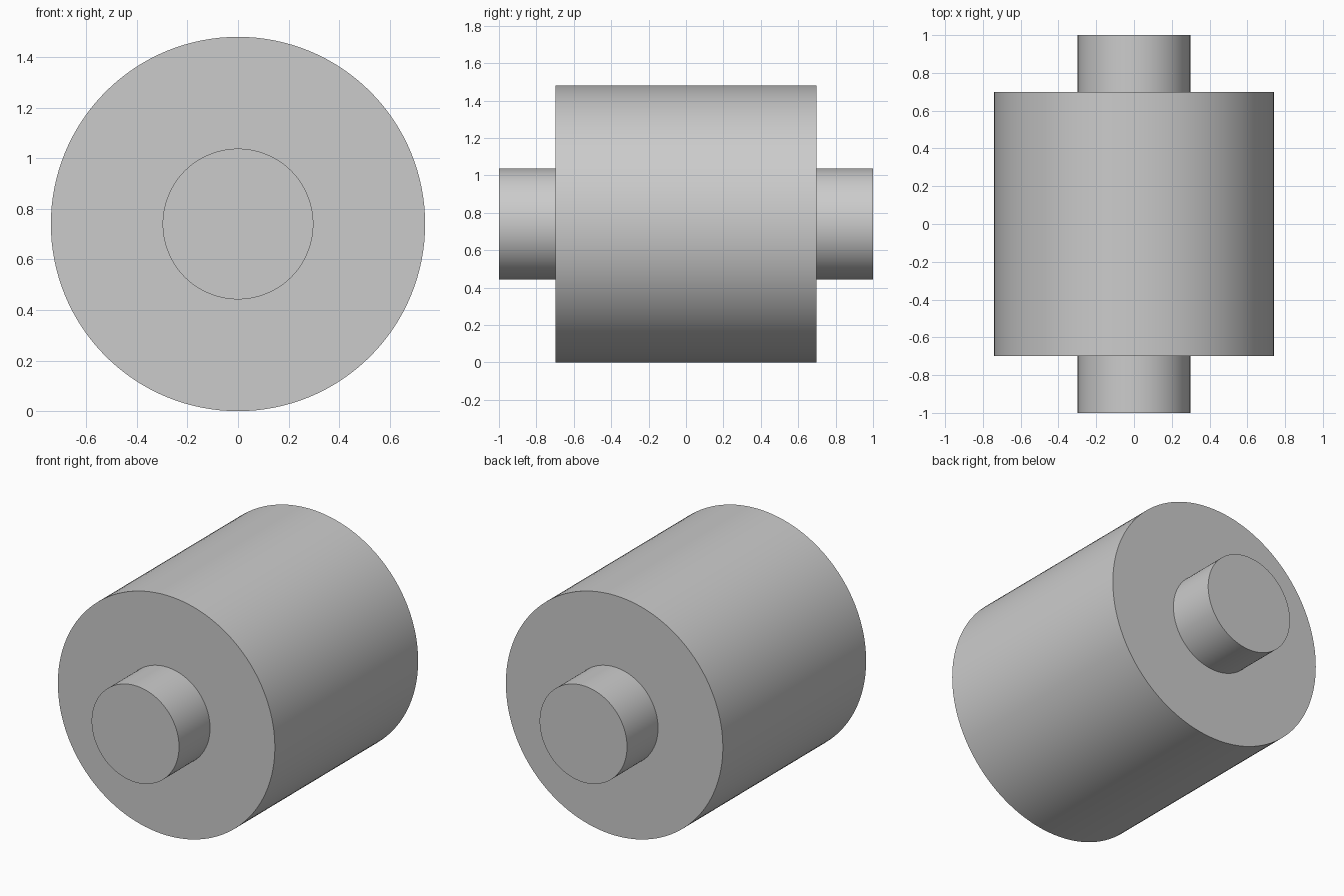
import bpy
import bmesh
from math import radians
from mathutils import Matrix, Vector

cube = bpy.data.objects.get("Cube")
if cube:
    bpy.data.objects.remove(cube, do_unlink=True)

DRUM_RADIUS, DRUM_HALF = 0.74, 0.698
AXLE_RADIUS, AXLE_HALF = 0.298, 1.0
SEGMENTS = 128

# Plain grey metal
grey = bpy.data.materials.new("grey_metal")
grey.use_nodes = True
colour = (0.6, 0.6, 0.6, 1)
grey.diffuse_color = colour
grey.node_tree.nodes["Principled BSDF"].inputs["Base Color"].default_value = colour

# Half profile as (radius, y), mirrored front to back
half = [(0, AXLE_HALF), (AXLE_RADIUS, AXLE_HALF),
        (AXLE_RADIUS, DRUM_HALF), (DRUM_RADIUS, DRUM_HALF)]
profile = half + [(r, -y) for r, y in reversed(half)]

# Drum with an axle stub at each end, turned as one solid about the y axis
bm = bmesh.new()
verts = [bm.verts.new((r, y, 0)) for r, y in profile]
edges = [bm.edges.new(pair) for pair in zip(verts, verts[1:])]
bmesh.ops.spin(bm, geom=verts + edges, cent=(0, 0, 0), axis=(0, 1, 0),
               angle=radians(360), steps=SEGMENTS, use_merge=True)
bmesh.ops.remove_doubles(bm, verts=bm.verts, dist=0.0001)
bmesh.ops.recalc_face_normals(bm, faces=bm.faces)
bmesh.ops.transform(bm, verts=bm.verts,
                    matrix=Matrix.Translation(Vector((0, 0, DRUM_RADIUS))))
mesh = bpy.data.meshes.new("roller_with_axle")
bm.to_mesh(mesh)
bm.free()
mesh.materials.append(grey)

roller = bpy.data.objects.new("roller_with_axle", mesh)
bpy.context.collection.objects.link(roller)

# Smooth round sides, sharp rims
bpy.ops.object.select_all(action="DESELECT")
roller.select_set(True)
bpy.context.view_layer.objects.active = roller
bpy.ops.object.shade_smooth_by_angle(angle=radians(30))
